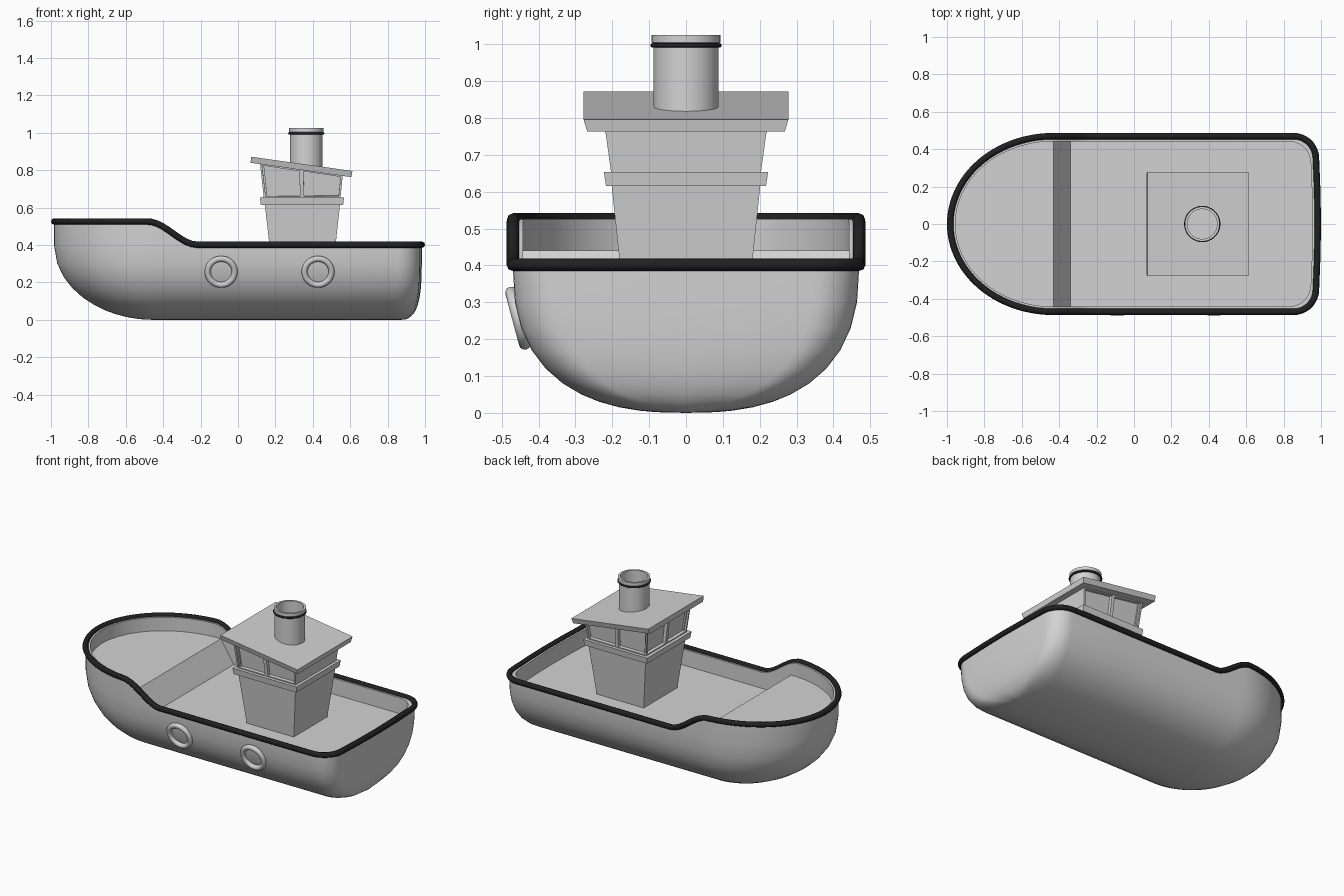
import bpy, bmesh, math
from mathutils import Vector

if "Cube" in bpy.data.objects:
    bpy.data.objects.remove(bpy.data.objects["Cube"])


def material(name, value):
    m = bpy.data.materials.new(name)
    m.diffuse_color = (value, value, value, 1)
    m.use_nodes = True
    m.node_tree.nodes["Principled BSDF"].inputs["Base Color"].default_value = m.diffuse_color
    return m


GREY = material("light_grey", 0.65)
BLACK = material("black", 0.015)


def finish(obj, mat, angle=None):
    obj.data.materials.append(mat)
    if angle:
        bpy.ops.object.select_all(action='DESELECT')
        obj.select_set(True)
        bpy.context.view_layer.objects.active = obj
        bpy.ops.object.shade_smooth_by_angle(angle=math.radians(angle))
    return obj


def from_bmesh(name, bm, mat, angle=None):
    bmesh.ops.recalc_face_normals(bm, faces=bm.faces)
    me = bpy.data.meshes.new(name)
    bm.to_mesh(me)
    bm.free()
    obj = bpy.data.objects.new(name, me)
    bpy.context.collection.objects.link(obj)
    return finish(obj, mat, angle)


def smoothstep(a, b, x):
    t = min(max((x - a) / (b - a), 0), 1)
    return t * t * (3 - 2 * t)


def rim_height(x):
    return 0.526 - 0.124 * smoothstep(-0.48, -0.22, x)


def deck_height(x):
    return 0.44 - 0.14 * min(max((x + 0.43) / 0.09, 0), 1)


def half_outline(bow, stern, width):
    """Plan outline of one side: round bow, straight side, rounded stern corner."""
    pts = []
    for i in range(24):
        a = math.pi / 2 * i / 24
        pts.append((-0.43 + (bow + 0.43) * math.cos(a), width * math.sin(a)))
    for x in (-0.43, -0.4, -0.37, -0.34, -0.31, -0.28, -0.25, -0.22, -0.1, 0.2, 0.5):
        pts.append((x, width))
    rx, ry = 0.12, min(0.12, width * 0.8)
    for i in range(10):
        a = math.pi / 2 * i / 9
        pts.append((stern - 0.01 - rx + rx * math.sin(a), width - ry + ry * math.cos(a)))
    pts += [(stern - 0.003, (width - ry) * 0.5), (stern, 0)]
    return pts


def full_ring(half):
    return half + [(x, -y) for x, y in reversed(half[1:-1])]


# Hull: outer skin, rim, inner bulwark and stepped deck
bm = bmesh.new()
rings = []
for z in (0, 0.002, 0.006, 0.015, 0.03, 0.05, 0.08, 0.12, 0.17, 0.23, 0.3, 0.395):
    v = z / 0.4
    width = 0.47 * (1 - (1 - v) ** 2.5) ** 0.4
    bow = -0.45 - 0.533 * (1 - (1 - v) ** 2) ** 0.5
    stern = 0.87 + 0.113 * (1 - (1 - v) ** 4) ** 0.4
    rings.append([(x, y, z) for x, y in full_ring(half_outline(bow, stern, width))])
outer = full_ring(half_outline(-0.983, 0.983, 0.47))
inner_half = half_outline(-0.955, 0.955, 0.442)
inner = full_ring(inner_half)
rings.append([(x, y, rim_height(x)) for x, y in outer])
rings.append([(x, y, rim_height(x)) for x, y in inner])
rings.append([(x, y, deck_height(x)) for x, y in inner])
rings = [[bm.verts.new(p) for p in r] for r in rings]
n = len(outer)
for lo, hi in zip(rings, rings[1:]):
    for i in range(n):
        j = (i + 1) % n
        bm.faces.new((lo[i], lo[j], hi[j], hi[i]))
deck = rings[-1]
last = len(inner_half) - 1
for i in range(last):
    quad = [deck[i], deck[i + 1], deck[(n - i - 1) % n], deck[(n - i) % n]]
    bm.faces.new(list(dict.fromkeys(quad)))
bmesh.ops.remove_doubles(bm, verts=bm.verts, dist=0.0002)
from_bmesh("hull", bm, GREY, 35)

# Black rubbing rail along the rim
curve = bpy.data.curves.new("rim_rail", 'CURVE')
curve.dimensions = '3D'
curve.bevel_depth = 0.017
curve.bevel_resolution = 2
spline = curve.splines.new('POLY')
spline.points.add(n - 1)
for p, (x, y) in zip(spline.points, outer):
    p.co = (x, y, rim_height(x), 1)
spline.use_cyclic_u = True
rail = bpy.data.objects.new("rim_rail", curve)
bpy.context.collection.objects.link(rail)
finish(rail, BLACK)
bpy.context.view_layer.objects.active = rail
rail.select_set(True)
bpy.ops.object.convert(target='MESH')


def tapered_box(name, low, high):
    """low / high: (x0, x1, half width, z at x0, z at x1)"""
    bm = bmesh.new()
    loops = []
    for x0, x1, w, z0, z1 in (low, high):
        loops.append([bm.verts.new(p) for p in
                      ((x0, -w, z0), (x1, -w, z1), (x1, w, z1), (x0, w, z0))])
    a, b = loops
    bm.faces.new(a)
    bm.faces.new(b)
    for i in range(4):
        j = (i + 1) % 4
        bm.faces.new((a[i], a[j], b[j], b[i]))
    return from_bmesh(name, bm, GREY)


# Cabin walls, ledge and sloping roof
tapered_box("cabin_base", (0.18, 0.51, 0.168, 0.295, 0.295), (0.142, 0.547, 0.203, 0.63, 0.63))
tapered_box("cabin_ledge", (0.122, 0.562, 0.217, 0.615, 0.615), (0.117, 0.567, 0.223, 0.654, 0.654))
tapered_box("roof", (0.067, 0.606, 0.268, 0.84, 0.763), (0.071, 0.612, 0.278, 0.872, 0.796))

# Wheelhouse: two recessed windows on the front, back and bow sides
bm = bmesh.new()
low = [Vector(p) for p in ((0.138, -0.203, 0.65), (0.548, -0.203, 0.65),
                           (0.548, 0.203, 0.65), (0.138, 0.203, 0.65))]
high = [Vector(p) for p in ((0.118, -0.22, 0.836), (0.56, -0.22, 0.774),
                            (0.56, 0.22, 0.774), (0.118, 0.22, 0.836))]
panes = []
for i in range(4):
    j = (i + 1) % 4
    mid_low, mid_high = (low[i] + low[j]) / 2, (high[i] + high[j]) / 2
    for c in ((low[i], mid_low, mid_high, high[i]), (mid_low, low[j], high[j], mid_high)):
        f = bm.faces.new([bm.verts.new(p) for p in c])
        if i != 1:
            panes.append(f)
bmesh.ops.remove_doubles(bm, verts=bm.verts, dist=0.0005)
bm.normal_update()
bmesh.ops.inset_individual(bm, faces=panes, thickness=0.015)
bmesh.ops.inset_individual(bm, faces=panes, thickness=0.0005, depth=-0.02)
bmesh.ops.holes_fill(bm, edges=bm.edges, sides=0)
from_bmesh("wheelhouse", bm, GREY)

# Funnel: turned hollow pipe with a small lip
bm = bmesh.new()
profile = ((0.088, 0.79), (0.088, 1.0), (0.093, 1.005), (0.093, 1.025),
           (0.08, 1.025), (0.08, 0.86), (0, 0.86))
verts = [bm.verts.new((r, 0, z)) for r, z in profile]
edges = [bm.edges.new(e) for e in zip(verts, verts[1:])]
bmesh.ops.spin(bm, geom=verts + edges, cent=(0, 0, 0), axis=(0, 0, 1),
               angle=math.tau, steps=48, use_duplicate=False)
bmesh.ops.remove_doubles(bm, verts=bm.verts, dist=0.0002)
bmesh.ops.translate(bm, verts=bm.verts, vec=(0.365, 0, 0))
from_bmesh("funnel", bm, GREY, 30)


def torus(name, loc, major, minor, mat, tilt=0):
    bpy.ops.mesh.primitive_torus_add(location=loc, rotation=(tilt, 0, 0), major_radius=major,
                                     minor_radius=minor, major_segments=48, minor_segments=12)
    obj = bpy.context.object
    obj.name = name
    return finish(obj, mat, 60)


torus("funnel_band", (0.365, 0, 0.997), 0.091, 0.006, BLACK)

# Porthole rings on the front side only
for k, x in enumerate((-0.09, 0.428)):
    torus(f"porthole_ring_{k + 1}", (x, -0.456, 0.257), 0.072, 0.016, GREY, math.radians(105))
